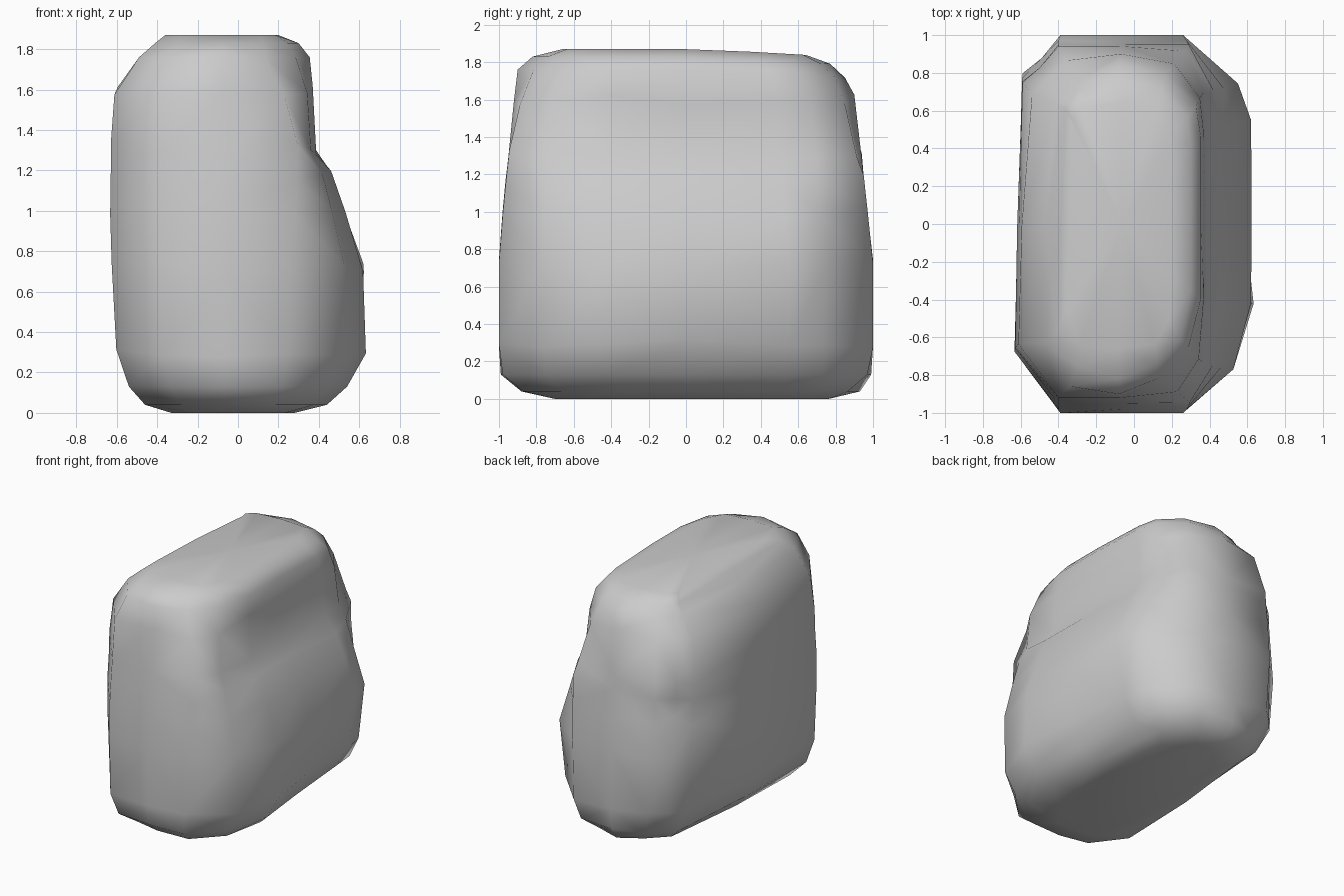
import bpy, bmesh, random

if "Cube" in bpy.data.objects:
    bpy.data.objects.remove(bpy.data.objects["Cube"])

random.seed(4)

# Height rings: z, left x, right x, front-face left x, front-face right x, front y, back y, corner groove
RINGS = [
    (0.00, -.33, .28, -.25, .10, -.70, .78, 0),
    (0.04, -.46, .44, -.33, .20, -.88, .93, 0),
    (0.13, -.54, .54, -.36, .23, -.99, .99, 0),
    (0.30, -.60, .63, -.38, .25, -1.0, 1.0, 0),
    (0.72, -.63, .62, -.39, .26, -1.0, 1.0, .05),
    (1.00, -.635, .53, -.40, .28, -.98, .97, .08),
    (1.17, -.635, .46, -.40, .29, -.965, .95, .08),
    (1.31, -.63, .385, -.40, .30, -.95, .94, .05),
    (1.60, -.615, .37, -.40, .26, -.92, .90, 0),
    (1.76, -.49, .355, -.38, .22, -.90, .85, 0),
    (1.83, -.41, .30, -.36, .20, -.82, .77, 0),
    (1.87, -.36, .20, -.30, .14, -.66, .64, 0),
]

# Diagonal cuts of the corners: z -> limits of |x|+|y| at front/back right, front/back left
CORNERS = ((1, -1), (1, 1), (-1, -1), (-1, 1))
CUTS = {
    0.00: (.85, .84, .90, .82), 0.04: (1.06, 1.0, 1.12, 1.06),
    0.13: (1.2, 1.18, 1.30, 1.22), 0.30: (1.36, 1.31, 1.40, 1.36),
    1.17: (1.29, 1.24, 1.42, 1.40), 1.31: (1.24, 1.19, 1.40, 1.36),
    1.60: (1.12, 1.07, 1.32, 1.22), 1.76: (.95, .96, 1.20, 1.05),
    1.83: (.86, .86, 1.05, 1.0), 1.87: (.75, .75, .93, .9),
}


def outline(z, x0, x1, a, c, y0, y1, groove):
    """Chamfered cross-section of the boulder, counter-clockwise."""
    s = (y1 - y0) / 2
    w = x1 - c
    cut = .09 if .03 < z < .35 else 0      # bottom chamfer rises to the back right
    points = [
        (a, y0), ((a + c) / 2, y0), (c, y0),
        (c + .74 * w, y0 + .23 * s), (x1, y0 + .58 * s),
        (x1 - cut / 2, (y0 + y1) / 2), (x1 - cut, y1 - .45 * s),
        (c + .8 * w - cut / 2, y1 - .26 * s), (c, y1),
        ((a + c) / 2, y1), (a, y1),
        ((a + x0) / 2 - .03 + groove, y1 - .07 * s - groove),
        (x0 + .04, y1 - .2 * s), (x0 + .02, (y0 + y1) / 2), (x0, y0 + .31 * s),
    ]
    limits = dict(zip(CORNERS, CUTS.get(z, (9, 9, 9, 9))))
    result = []
    for x, y in points:
        sx, sy = (1 if x > 0 else -1), (1 if y > 0 else -1)
        over = max(0, abs(x) + abs(y) - limits[sx, sy]) / 2
        result.append((x - sx * over, y - sy * over))
    return result


# Boulder: loft of the cross-sections, with slightly uneven inner rings
bm = bmesh.new()
loops = []
for ring in RINGS:
    z = ring[0]
    loop = []
    for x, y in outline(*ring):
        dz = random.uniform(-.03, .03) if .2 < z < 1.7 else 0
        if z > 1.7:                        # top dips towards the back
            dz -= .04 * max(0, y - .1) / .7
        k = 1 + random.uniform(-.008, .006) if .2 < z < 1.7 and abs(y) < .9 else 1
        loop.append(bm.verts.new((x * k, y * k, z + dz)))
    loops.append(loop)
n = len(loops[0])
for low, high in zip(loops, loops[1:]):
    for i in range(n):
        j = (i + 1) % n
        bm.faces.new((low[i], low[j], high[j], high[i]))
bm.faces.new(loops[0][::-1])

# Faintly dished top
top = bm.faces.new(loops[-1])
centre = bmesh.ops.poke(bm, faces=[top])["verts"][0]
centre.co = (-.06, 0, 1.85)

bmesh.ops.triangulate(bm, faces=[f for f in bm.faces if len(f.verts) == 4])
bmesh.ops.recalc_face_normals(bm, faces=bm.faces)
for f in bm.faces:
    f.smooth = True
mesh = bpy.data.meshes.new("boulder")
bm.to_mesh(mesh)
bm.free()
boulder = bpy.data.objects.new("boulder", mesh)
bpy.context.collection.objects.link(boulder)
